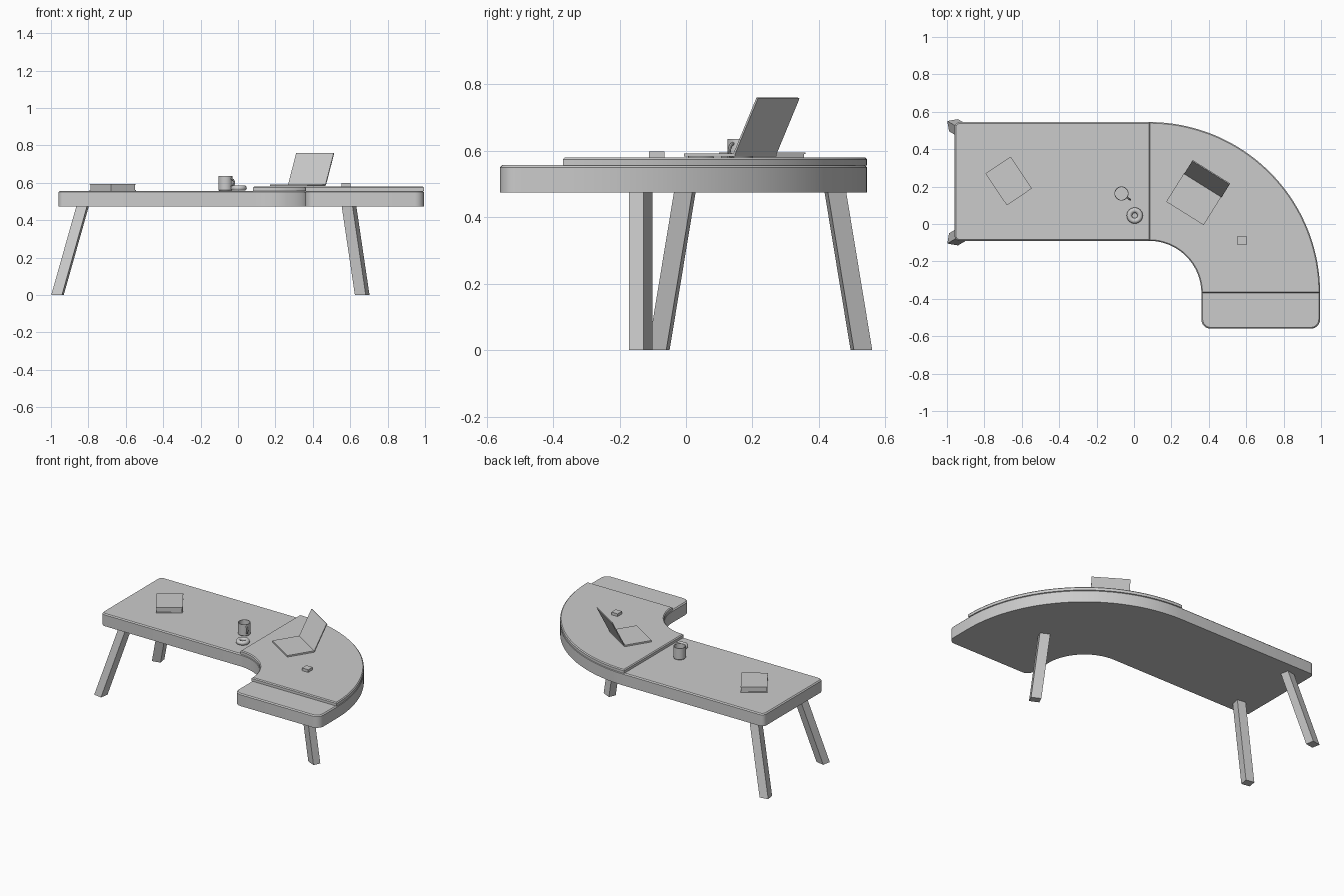
import bpy, bmesh
from math import cos, sin, pi, radians
from mathutils import Matrix, Vector

if "Cube" in bpy.data.objects:
    bpy.data.objects.remove(bpy.data.objects["Cube"])


def finish(bm, name, smooth=True):
    bmesh.ops.recalc_face_normals(bm, faces=bm.faces)
    me = bpy.data.meshes.new(name)
    bm.to_mesh(me)
    bm.free()
    ob = bpy.data.objects.new(name, me)
    bpy.context.collection.objects.link(ob)
    if smooth:
        bpy.ops.object.select_all(action='DESELECT')
        ob.select_set(True)
        bpy.context.view_layer.objects.active = ob
        bpy.ops.object.shade_smooth_by_angle(angle=radians(30))
    return ob


def arc(cx, cy, r, a0, a1, n):
    return [(cx + r * cos(radians(a0 + (a1 - a0) * i / n)),
             cy + r * sin(radians(a0 + (a1 - a0) * i / n))) for i in range(n + 1)]


def slab(name, outline, z0, z1, bevel):
    """Counter-clockwise outline raised to z1 with a chamfered top rim."""
    bm = bmesh.new()
    base = bm.faces.new([bm.verts.new((x, y, z0)) for x, y in outline])
    ext = bmesh.ops.extrude_face_region(bm, geom=[base], use_keep_orig=True)
    vs = [g for g in ext['geom'] if isinstance(g, bmesh.types.BMVert)]
    top = [g for g in ext['geom'] if isinstance(g, bmesh.types.BMFace)]
    bmesh.ops.translate(bm, verts=vs, vec=(0, 0, z1 - bevel - z0))
    bmesh.ops.recalc_face_normals(bm, faces=bm.faces)
    bmesh.ops.inset_region(bm, faces=top, thickness=bevel, depth=bevel, use_even_offset=True)
    return finish(bm, name)


def box(name, size, loc, rot_z=0, rot_x=0):
    bm = bmesh.new()
    m = (Matrix.Translation(loc) @ Matrix.Rotation(radians(rot_z), 4, 'Z')
         @ Matrix.Rotation(radians(rot_x), 4, 'X') @ Matrix.Diagonal((*size, 1)))
    bmesh.ops.create_cube(bm, size=1, matrix=m)
    return finish(bm, name, False)


def leg(name, foot, top, sx, sy, ang):
    """Slanted rectangular post with level ends."""
    bm = bmesh.new()
    r = Matrix.Rotation(radians(ang), 3, 'Z')
    rings = []
    for c, z in ((foot, 0), (top, 0.485)):
        rings.append([bm.verts.new(Vector((c[0], c[1], z)) + r @ Vector((a * sx / 2, b * sy / 2, 0)))
                      for a, b in ((-1, -1), (1, -1), (1, 1), (-1, 1))])
    bm.faces.new(rings[0])
    bm.faces.new(rings[1])
    for i in range(4):
        j = (i + 1) % 4
        bm.faces.new((rings[0][i], rings[0][j], rings[1][j], rings[1][i]))
    return finish(bm, name, False)


def lathe(name, profile, loc, n=32):
    bm = bmesh.new()
    vs = [bm.verts.new((r, 0, z)) for r, z in profile]
    es = [bm.edges.new(p) for p in zip(vs, vs[1:])]
    bmesh.ops.spin(bm, geom=vs + es, axis=(0, 0, 1), cent=(0, 0, 0), angle=2 * pi, steps=n)
    bmesh.ops.remove_doubles(bm, verts=bm.verts, dist=1e-5)
    bmesh.ops.translate(bm, verts=bm.verts, vec=loc)
    return finish(bm, name)


# Curved desk top
CX, CY, RO, RI = 0.08, -0.37, 0.915, 0.28
outer = arc(CX, CY, RO, 0, 90, 48)
inner = arc(CX, CY, RI, 90, 0, 32)
outline = (outer + arc(-0.93, 0.515, 0.03, 90, 180, 5) + arc(-0.93, -0.06, 0.03, 180, 270, 5)
           + inner + arc(0.41, -0.51, 0.05, 180, 270, 6) + arc(0.945, -0.51, 0.05, 270, 360, 6))
slab("desk_top", outline, 0.474, 0.557, 0.007)

# Raised layer over the curve
slab("raised_desk_layer", outer + inner[::1], 0.556, 0.580, 0.006)

# Splayed legs
for side, fy, ty, ang in (("back", 0.528, 0.448, 10), ("front", -0.082, -0.002, -10)):
    leg(side + "_left_leg", (-0.965, fy), (-0.828, ty), 0.058, 0.056, ang)
leg("right_leg", (0.664, -0.136), (0.592, -0.136), 0.064, 0.048, -25)

# Book: covers and slightly inset pages
bx, by, ba = -0.67, 0.23, -56
box("book_lower_cover", (0.205, 0.162, 0.004), (bx, by, 0.559), ba)
box("book_pages", (0.197, 0.156, 0.030), (bx, by, 0.575), ba)
box("book_upper_cover", (0.205, 0.162, 0.004), (bx, by, 0.592), ba)

# Laptop
box("laptop_base", (0.236, 0.18, 0.010), (0.320, 0.133, 0.587), -32)
box("laptop_screen", (0.236, 0.006, 0.188), (0.391, 0.242, 0.674), -32, -26)

# Small block
box("small_block", (0.047, 0.047, 0.018), (0.578, -0.088, 0.589))

# Mug with handle
mx, my = -0.067, 0.163
lathe("mug", [(0, 0), (0.035, 0), (0.038, 0.004), (0.038, 0.079), (0.034, 0.079),
              (0.034, 0.008), (0, 0.008)], (mx, my, 0.557))
bm = bmesh.new()
hr, tr, n, m = 0.021, 0.005, 16, 8
path = [(hr * sin(pi * i / n), hr * cos(pi * i / n)) for i in range(n + 1)]
rings = []
for u, w in path:
    rings.append([bm.verts.new((0.036 + u * (1 + tr / hr * cos(2 * pi * k / m)),
                                tr * sin(2 * pi * k / m),
                                w * (1 + tr / hr * cos(2 * pi * k / m)))) for k in range(m)])
for a, b in zip(rings, rings[1:]):
    for k in range(m):
        bm.faces.new((a[k], a[(k + 1) % m], b[(k + 1) % m], b[k]))
bm.faces.new(rings[0])
bm.faces.new(rings[-1])
bmesh.ops.transform(bm, verts=bm.verts,
                    matrix=Matrix.Translation((mx, my, 0.600)) @ Matrix.Rotation(radians(-35), 4, 'Z'))
finish(bm, "mug_handle")

# Ring-shaped pastry
ring = [(0.0285 + 0.0145 * cos(2 * pi * k / 14), 0.0145 + 0.0145 * sin(2 * pi * k / 14))
        for k in range(15)]
lathe("ring_pastry", ring, (0.004, 0.045, 0.557))
